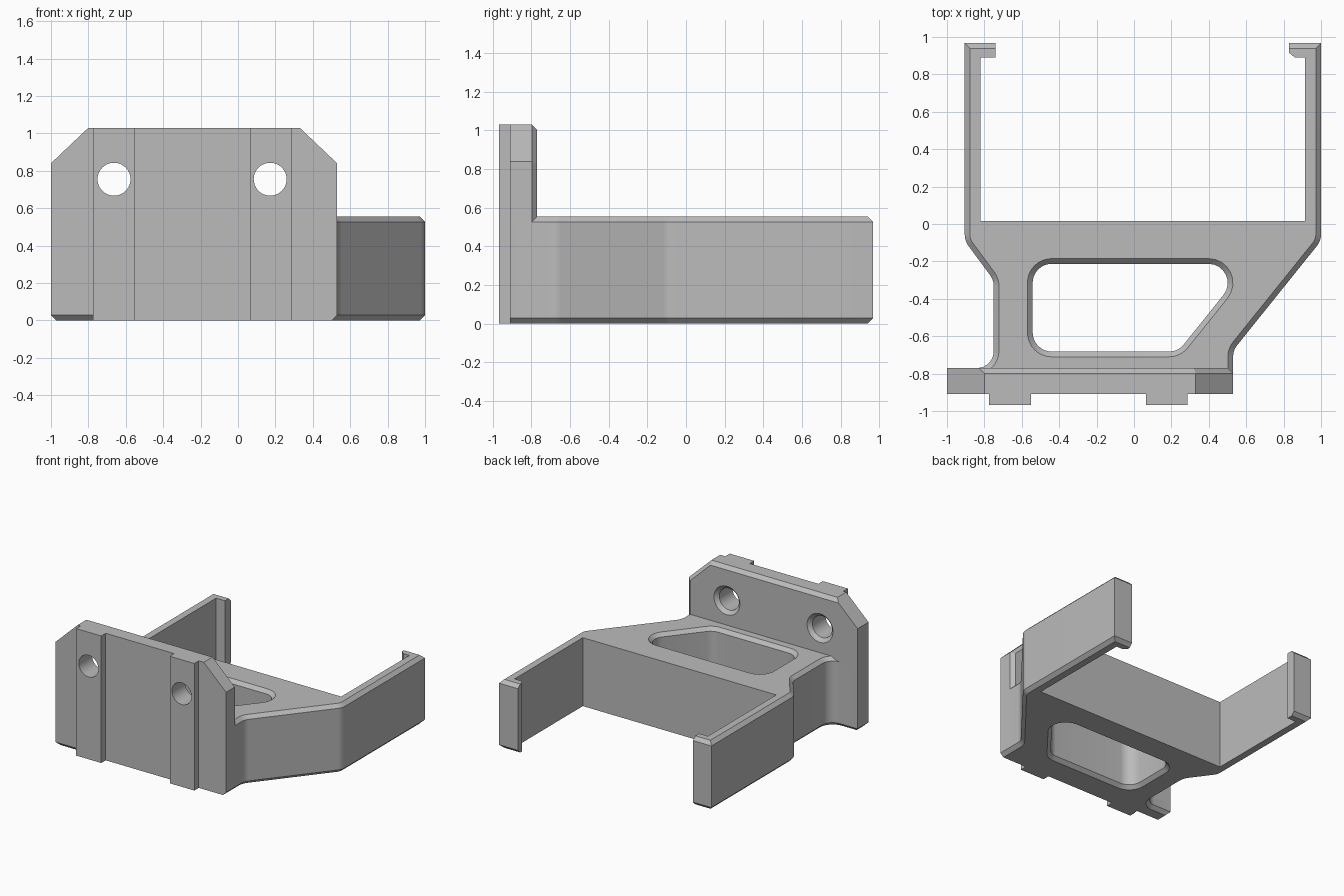
import bpy, bmesh, math
from mathutils import Vector

cube = bpy.data.objects.get("Cube")
if cube:
    bpy.data.objects.remove(cube, do_unlink=True)

CH = 0.028      # chamfer size
H = 0.555       # frame height
TOP = 1.03      # plate height

grey = bpy.data.materials.new("plain_grey")
grey.use_nodes = True
grey.diffuse_color = (0.5, 0.5, 0.5, 1)
grey.node_tree.nodes["Principled BSDF"].inputs["Base Color"].default_value = (0.5, 0.5, 0.5, 1)


def rounded(corners, steps=8):
    """Round the corners (x, y, radius) of a closed outline."""
    out, n = [], len(corners)
    for i, (x, y, r) in enumerate(corners):
        p = Vector((x, y))
        if r == 0:
            out.append(p)
            continue
        a = (Vector(corners[i - 1][:2]) - p).normalized()
        b = (Vector(corners[(i + 1) % n][:2]) - p).normalized()
        half = a.angle(b) / 2
        centre = p + (a + b).normalized() * (r / math.sin(half))
        start = p + a * (r / math.tan(half)) - centre
        end = p + b * (r / math.tan(half)) - centre
        sweep = math.pi - 2 * half
        for k in range(steps + 1):
            t = k / steps
            arc = start * math.sin((1 - t) * sweep) + end * math.sin(t * sweep)
            out.append(centre + arc / math.sin(sweep))
    return out


def offset(corners, d):
    """Grow a convex counter-clockwise outline, radii included."""
    out, n = [], len(corners)
    for i, (x, y, r) in enumerate(corners):
        p = Vector((x, y))
        a = (p - Vector(corners[i - 1][:2])).normalized()
        b = (Vector(corners[(i + 1) % n][:2]) - p).normalized()
        na, nb = Vector((a.y, -a.x)), Vector((b.y, -b.x))
        q = p + (na + nb) * (d / (1 + na.dot(nb)))
        out.append((q.x, q.y, r + d))
    return out


def loft(name, loops, bevel_rule=None):
    """Skin a stack of equal loops, cap both ends and chamfer chosen edges."""
    bm = bmesh.new()
    rings = [[bm.verts.new(p) for p in loop] for loop in loops]
    bm.faces.new(rings[0])
    bm.faces.new(rings[-1])
    n = len(rings[0])
    for low, high in zip(rings, rings[1:]):
        for i in range(n):
            j = (i + 1) % n
            bm.faces.new((low[i], low[j], high[j], high[i]))
    bmesh.ops.recalc_face_normals(bm, faces=bm.faces)
    if bevel_rule:
        edges = [e for e in bm.edges if bevel_rule(e.verts[0].co, e.verts[1].co)]
        bmesh.ops.bevel(bm, geom=edges, offset=CH, segments=1,
                        affect='EDGES', clamp_overlap=False)
    mesh = bpy.data.meshes.new(name)
    bm.to_mesh(mesh)
    bm.free()
    mesh.materials.append(grey)
    ob = bpy.data.objects.new(name, mesh)
    bpy.context.collection.objects.link(ob)
    return ob


def activate(ob):
    bpy.ops.object.select_all(action='DESELECT')
    ob.select_set(True)
    bpy.context.view_layer.objects.active = ob


def cut(ob, cutter):
    mod = ob.modifiers.new("cut", 'BOOLEAN')
    mod.operation, mod.solver, mod.object = 'DIFFERENCE', 'EXACT', cutter
    activate(ob)
    bpy.ops.object.modifier_apply(modifier=mod.name)


def flat(points, z):
    return [(p.x, p.y, z) for p in points]


def upright(points, y):
    return [(x, y, z) for x, z in points]


# Frame: web and two hooked arms, chamfered all round its outer side
outer = rounded([
    (-0.74, 0.967, 0), (-0.905, 0.967, 0), (-0.905, -0.09, 0.1), (-0.75, -0.30, 0.1),
    (-0.75, -0.77, 0.09), (-1, -0.77, 0), (-1, -0.91, 0), (0.53, -0.91, 0),
    (0.53, -0.675, 0.1), (1, -0.09, 0.1), (1, 0.967, 0), (0.83, 0.967, 0)])
inner = [Vector(p) for p in (
    (0.83, 0.915), (0.86, 0.89), (0.915, 0.89), (0.915, 0.015),
    (-0.82, 0.015), (-0.82, 0.89), (-0.74, 0.89))]
outline = outer + inner


def on_outer(a, b):
    return a.z == b.z and not any(
        (c.xy - p).length < 1e-4 for c in (a, b) for p in inner)


frame = loft("frame", [flat(outline, 0), flat(outline, H)], on_outer)

# Window through the web, flared at both ends
window = offset([(-0.57, -0.71, 0.13), (0.249, -0.71, 0.13),
                 (0.67, -0.185, 0.13), (-0.57, -0.185, 0.13)], -CH)
flare = CH + 0.01
levels = [(-0.01, flare), (CH, 0), (H - CH, 0), (H + 0.01, flare)]
cutter = loft("window_cutter", [flat(rounded(offset(window, d)), z) for z, d in levels])
cut(frame, cutter)
bpy.data.objects.remove(cutter, do_unlink=True)

# Mounting plate with clipped top corners, chamfered on its rear top and one side
BACK, FRONT = -0.77, -0.91
plate_shape = [(-1, 0.1), (-0.77, 0.1), (-0.77, 0), (0.53 - CH, 0), (0.53, CH),
               (0.53, 0.84), (0.33, TOP), (-0.8, TOP), (-1, 0.84)]


def rear_edge(a, b):
    rear = min(a.y, b.y) > BACK - 1e-4
    top = min(a.z, b.z) > TOP - 1e-4
    return rear and (top or min(a.x, b.x) > 0.32 and max(a.z, b.z) > 0.5)


plate = loft("mounting_plate",
             [upright(plate_shape, FRONT), upright(plate_shape, BACK)], rear_edge)
parts = [frame, plate]

# Raised rails on the plate front
for name, x0, x1 in (("right_rail", -0.775, -0.55), ("left_rail", 0.065, 0.285)):
    shape = [(x0, 0), (x1, 0), (x1, TOP), (x0, TOP)]
    parts.append(loft(name, [upright(shape, -0.967), upright(shape, FRONT)]))

# Screw holes through rails and plate, countersunk at the rear
for hole_x, rail in ((-0.663, parts[2]), (0.172, parts[3])):
    rings = []
    for y, r in ((-1, 0.088), (BACK - CH, 0.088), (BACK + 0.01, 0.126)):
        angles = [math.tau * k / 40 for k in range(40)]
        rings.append([(hole_x + r * math.cos(a), y, 0.755 + r * math.sin(a)) for a in angles])
    cutter = loft("hole_cutter", rings)
    cut(plate, cutter)
    cut(rail, cutter)
    bpy.data.objects.remove(cutter, do_unlink=True)

for ob in parts:
    activate(ob)
    bpy.ops.object.shade_smooth_by_angle(angle=math.radians(25))
